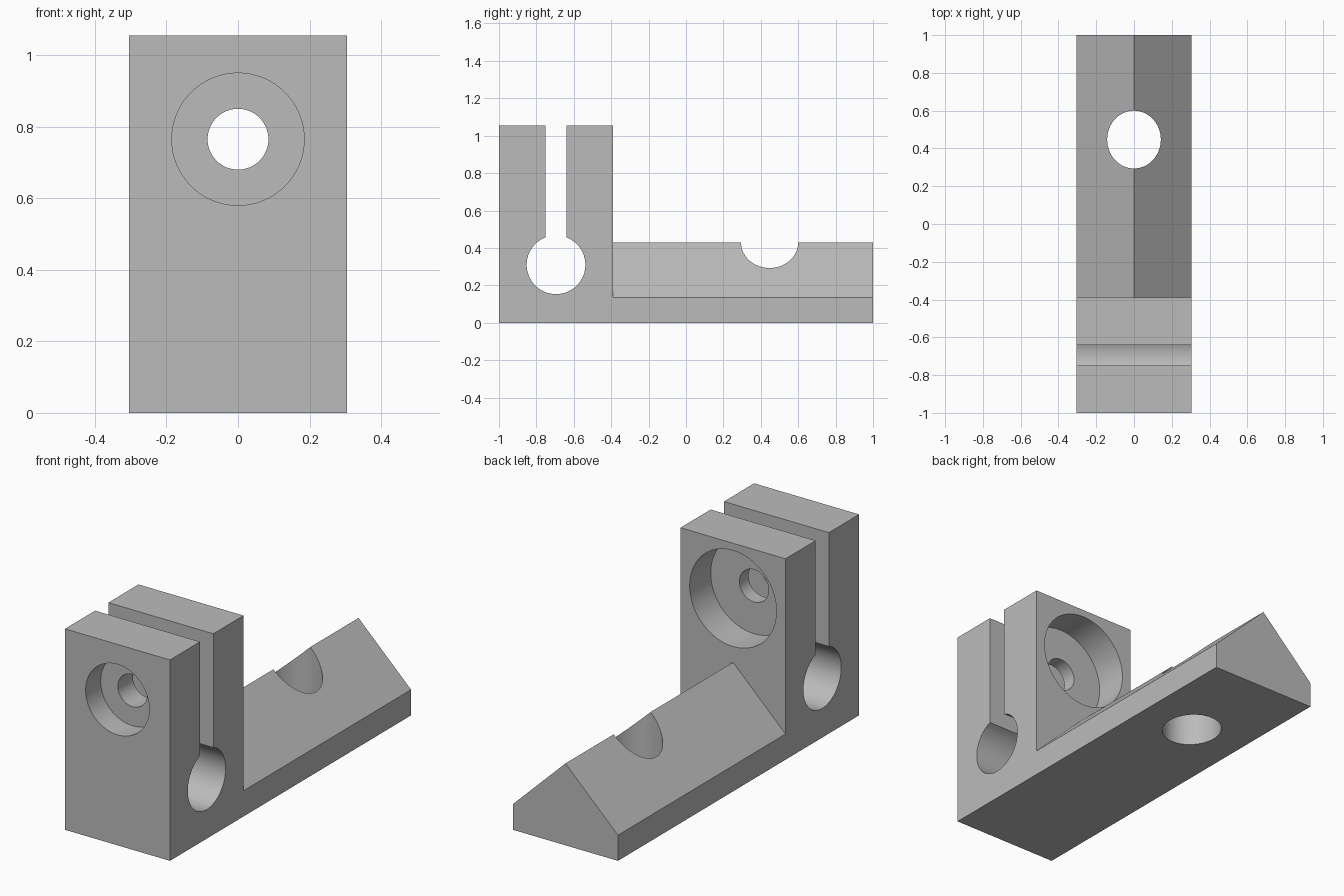
import bpy, bmesh
from math import cos, sin, pi, radians, asin
from mathutils import Vector

cube = bpy.data.objects.get("Cube")
if cube:
    bpy.data.objects.remove(cube, do_unlink=True)

grey = bpy.data.materials.new("plain grey")
grey.use_nodes = True
colour = (0.5, 0.5, 0.5, 1)
grey.diffuse_color = colour
grey.node_tree.nodes["Principled BSDF"].inputs["Base Color"].default_value = colour


def prism(name, points, sweep):
    """Closed outline of 3D points, swept along a vector."""
    bm = bmesh.new()
    face = bm.faces.new([bm.verts.new(p) for p in points])
    new = bmesh.ops.extrude_face_region(bm, geom=[face])["geom"]
    verts = [v for v in new if isinstance(v, bmesh.types.BMVert)]
    bmesh.ops.translate(bm, verts=verts, vec=Vector(sweep))
    bmesh.ops.recalc_face_normals(bm, faces=bm.faces)
    mesh = bpy.data.meshes.new(name)
    bm.to_mesh(mesh)
    bm.free()
    mesh.materials.append(grey)
    obj = bpy.data.objects.new(name, mesh)
    bpy.context.collection.objects.link(obj)
    return obj


def ring(rx, ry, n=64):
    return [(rx * cos(2 * pi * i / n), ry * sin(2 * pi * i / n)) for i in range(n)]


def combine(target, other, operation):
    bpy.context.view_layer.objects.active = target
    mod = target.modifiers.new("join", "BOOLEAN")
    mod.object, mod.operation, mod.solver = other, operation, "EXACT"
    bpy.ops.object.modifier_apply(modifier=mod.name)
    bpy.data.objects.remove(other, do_unlink=True)


W, H = 0.305, 1.055          # half width, clamp height
FRONT, BACK = -1.0, -0.39    # clamp faces
BOLT_Z = 0.765

# Clamp: block outline with a keyhole slot
hole_y, hole_z, hole_r, slot = -0.695, 0.31, 0.157, 0.055
gap = asin(slot / hole_r)
steps = 56
outline = [(FRONT, 0), (BACK, 0), (BACK, H), (hole_y + slot, H)]
for i in range(steps + 1):
    a = pi / 2 - gap - (2 * pi - 2 * gap) * i / steps
    outline.append((hole_y + hole_r * cos(a), hole_z + hole_r * sin(a)))
outline += [(hole_y - slot, H), (FRONT, H)]
body = prism("clamp_bracket", [(-W, y, z) for y, z in outline], (2 * W, 0, 0))

# Ridged foot behind the clamp
section = [(-W, 0), (W, 0), (W, 0.135), (0, 0.43), (-W, 0.135)]
foot = prism("ridged_foot", [(x, -0.45, z) for x, z in section], (0, 1.45, 0))
combine(body, foot, "UNION")

# Bolt hole and its front and back counterbores: radius, start, end
for r, y0, y1 in [(0.085, -1.1, -0.3), (0.185, -1.1, -0.875), (0.252, -0.565, -0.3)]:
    cutter = prism("bolt_cutter", [(x, y0, z + BOLT_Z) for x, z in ring(r, r)], (0, y1 - y0, 0))
    combine(body, cutter, "DIFFERENCE")

# Slightly oval mounting hole through the foot
cutter = prism("mount_cutter", [(x, y + 0.447, -0.1) for x, y in ring(0.142, 0.153)], (0, 0, 0.7))
combine(body, cutter, "DIFFERENCE")

bpy.ops.object.select_all(action="DESELECT")
body.select_set(True)
bpy.context.view_layer.objects.active = body
bpy.ops.object.shade_smooth_by_angle(angle=radians(25))
